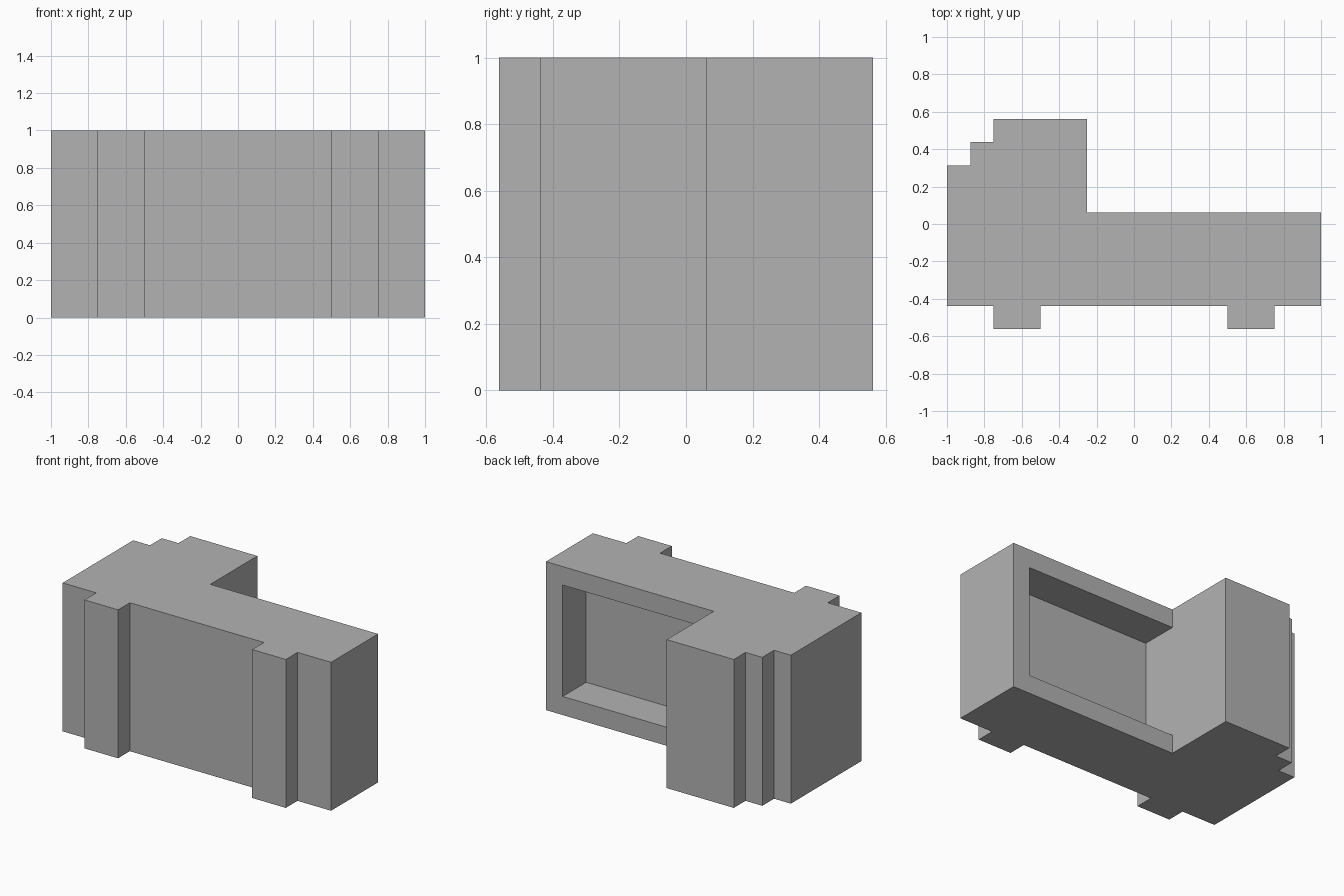
import bpy
import bmesh

default_cube = bpy.data.objects.get("Cube")
if default_cube:
    bpy.data.objects.remove(default_cube, do_unlink=True)

U = 1 / 16  # modelling unit

# Plain grey finish
grey = bpy.data.materials.new("plain_grey")
grey.use_nodes = True
colour = (0.45, 0.45, 0.45, 1)
grey.diffuse_color = colour
grey.node_tree.nodes["Principled BSDF"].inputs["Base Color"].default_value = colour


def prism(name, outline, bottom, top):
    """Extrude a floor outline, given in units, between two heights."""
    bm = bmesh.new()
    base = bm.faces.new([bm.verts.new((x * U, y * U, bottom * U)) for x, y in outline])
    result = bmesh.ops.extrude_face_region(bm, geom=[base])
    raised = [v for v in result["geom"] if isinstance(v, bmesh.types.BMVert)]
    bmesh.ops.translate(bm, verts=raised, vec=(0, 0, (top - bottom) * U))
    bmesh.ops.recalc_face_normals(bm, faces=bm.faces[:])
    mesh = bpy.data.meshes.new(name)
    bm.to_mesh(mesh)
    bm.free()
    mesh.materials.append(grey)
    obj = bpy.data.objects.new(name, mesh)
    bpy.context.collection.objects.link(obj)
    return obj


# Front edge with two pilasters, then the straight back and the stepped wing
front = [(-16, -7), (-12, -7), (-12, -9), (-8, -9), (-8, -7),
         (8, -7), (8, -9), (12, -9), (12, -7), (16, -7)]
back = [(16, 1), (-4, 1), (-4, 9), (-12, 9), (-12, 7), (-14, 7), (-14, 5), (-16, 5)]
body = prism("building_body", front + back, 0, 16)

# Recess in the back wall, ending flush with the side of the wing
cutter = prism("recess_cutter", [(-4, -3), (14, -3), (14, 3), (-4, 3)], 2, 14)
cutter.hide_render = True
cutter.hide_viewport = True
cutter.display_type = 'WIRE'

recess = body.modifiers.new("back_recess", 'BOOLEAN')
recess.operation = 'DIFFERENCE'
recess.solver = 'EXACT'
recess.object = cutter
